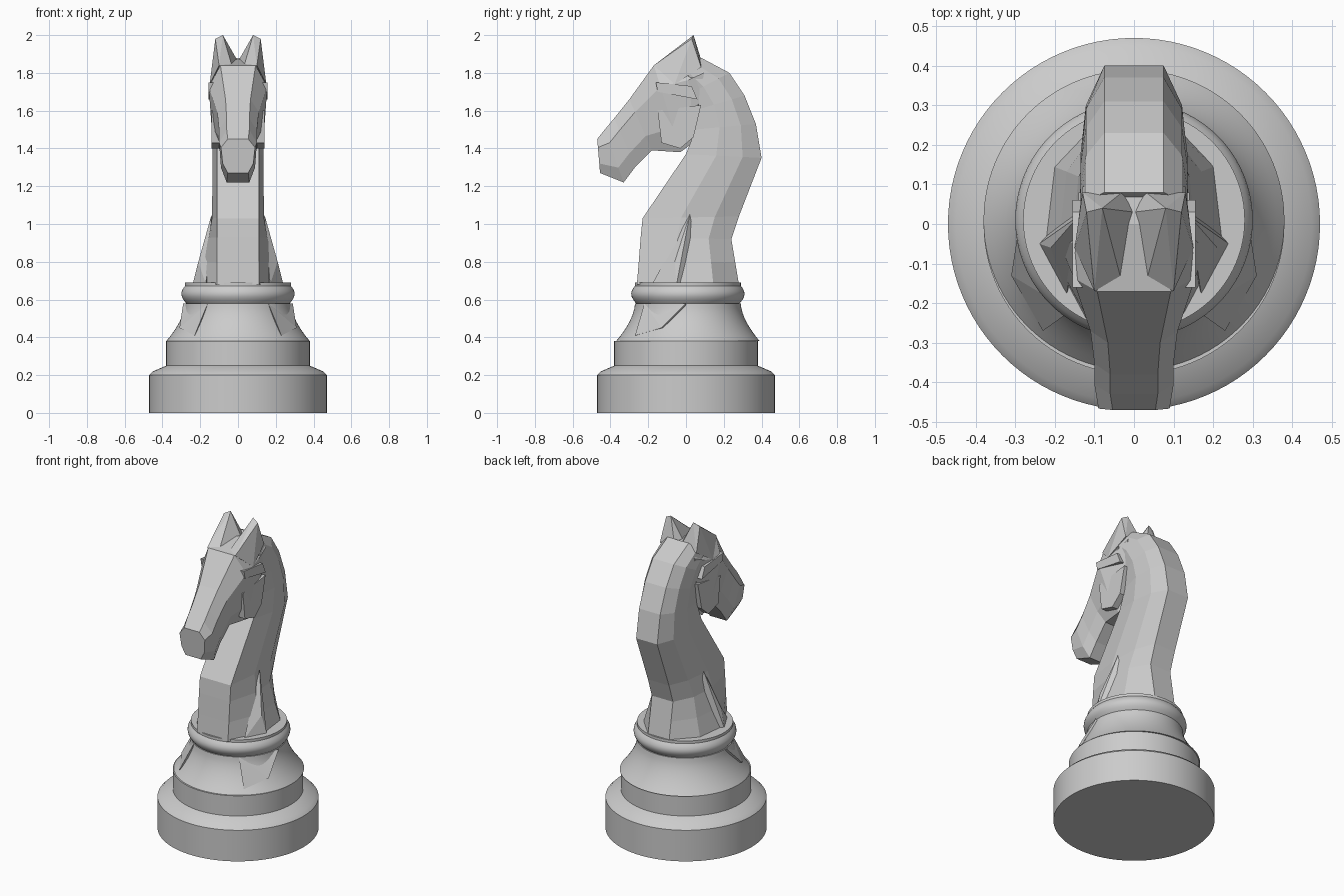
import bpy, bmesh, math

default_cube = bpy.data.objects.get("Cube")
if default_cube:
    bpy.data.objects.remove(default_cube)

stone = bpy.data.materials.new("light grey stone")
stone.use_nodes = True
stone.diffuse_color = (.6, .6, .6, 1)
shader = stone.node_tree.nodes["Principled BSDF"]
shader.inputs["Base Color"].default_value = stone.diffuse_color


def finish(name, bm):
    """Turn the bmesh into a named object in the scene."""
    bmesh.ops.recalc_face_normals(bm, faces=bm.faces)
    mesh = bpy.data.meshes.new(name)
    bm.to_mesh(mesh)
    bm.free()
    mesh.materials.append(stone)
    obj = bpy.data.objects.new(name, mesh)
    bpy.context.collection.objects.link(obj)
    return obj


def skin(name, rings):
    """Join closed rings of points with quads and cap both ends."""
    bm = bmesh.new()
    loops = [[bm.verts.new(point) for point in ring] for ring in rings]
    for lower, upper in zip(loops, loops[1:]):
        for i in range(len(lower)):
            bm.faces.new((lower[i - 1], lower[i], upper[i], upper[i - 1]))
    bm.faces.new(loops[0])
    bm.faces.new(loops[-1])
    return finish(name, bm)


def lathe(name, profile, centre_y, sides=96):
    """Spin (radius, height) pairs about a vertical axis."""
    angles = [math.tau * i / sides for i in range(sides)]
    obj = skin(name, [[(radius * math.cos(angle), centre_y + radius * math.sin(angle), height)
                       for angle in angles] for radius, height in profile])
    bpy.ops.object.select_all(action='DESELECT')
    obj.select_set(True)
    bpy.context.view_layer.objects.active = obj
    bpy.ops.object.shade_smooth_by_angle(angle=math.radians(25))


def section(start_y, start_z, end_y, end_z, outline):
    """Mirrored ring whose half widths are given along a slanted centre line."""
    half = [(width, start_y + (end_y - start_y) * t, start_z + (end_z - start_z) * t)
            for t, width in outline]
    return half + [(-x, y, z) for x, y, z in reversed(half)]


def mirrored_hulls(name, points):
    """Faceted convex part on each side of the model."""
    for label, side in (("left", 1), ("right", -1)):
        bm = bmesh.new()
        for x, y, z in points:
            bm.verts.new((side * x, y, z))
        bmesh.ops.convex_hull(bm, input=bm.verts)
        finish(label + "_" + name, bm)


def plate(name, inner, outer, outline):
    """Tapered plate on each side, with its outline given as (y, z) pairs."""
    mirrored_hulls(name, [(x, y, z) for x in (inner, outer) for y, z in outline])


# Round pedestal with concave waist and bulging collar
lathe("pedestal", [(.47, 0), (.47, .2), (.45, .22), (.38, .25), (.38, .38)], 0)
steps = [i / 8 for i in range(9)]
lathe("waist", [(.28 + .1 * (1 - t) ** 1.7, .38 + .2 * t) for t in steps], .01)
lathe("collar", [(.265 + .035 * math.sin(math.pi * t), .57 + .12 * t) for t in steps], .01)
lathe("collar_lip", [(.28, .66), (.28, .69)], .01)


def neck_section(front_y, front_z, back_y, back_z):
    """Flat throat, broad flanks flaring into the shoulder, narrow crest."""
    flank = .135 + .1 * max(0, (1.05 - front_z) / .4) ** 1.3
    return section(front_y, front_z, back_y, back_z,
                   [(0, .11), (.4, flank), (.75, .9 * flank), (1, .075)])


# Neck, throat to crest
skin("neck", [neck_section(*edges) for edges in (
    (-.26, .68, .28, .68),
    (-.25, .8, .26, .8),
    (-.24, .93, .24, .92),
    (-.23, 1.03, .28, 1.04),
    (0, 1.37, .4, 1.35),
    (.05, 1.5, .37, 1.53),
    (.04, 1.6, .31, 1.68),
    (0, 1.68, .23, 1.8),
    (-.02, 1.74, .08, 1.88))])


def head_section(top_y, top_z, jaw_y, jaw_z, cheek):
    """Narrow ridge on top, full cheeks and a tapered jaw."""
    return section(top_y, top_z, jaw_y, jaw_z,
                   [(0, .6 * cheek), (.25, cheek), (.72, .9 * cheek), (1, .6 * cheek)])


# Head, poll to nose
skin("head", [head_section(*edges) for edges in (
    (.1, 1.86, .08, 1.62, .13),
    (0, 1.87, .05, 1.44, .14),
    (-.17, 1.84, -.03, 1.38, .155),
    (-.3, 1.66, -.18, 1.39, .11),
    (-.38, 1.56, -.27, 1.3, .1),
    (-.43, 1.5, -.33, 1.22, .1),
    (-.47, 1.45, -.455, 1.27, .09))])

# Ears sweeping back from the forehead
mirrored_hulls("ear", [
    (.12, .03, 1.98), (.08, .04, 2), (0, .03, 1.86), (.03, -.15, 1.83),
    (.1, -.17, 1.84), (.15, -.06, 1.74), (.13, .08, 1.83), (.03, .08, 1.87)])

# Jaw plane and the brow above the eye
plate("cheek", .1, .14, [(-.15, 1.6), (.08, 1.63), (.04, 1.46), (-.03, 1.4), (-.13, 1.43)])
plate("brow", .11, .155, [(-.16, 1.75), (-.15, 1.7), (.06, 1.66), (.03, 1.73)])

# Shoulder ridge and the flared facet below the collar
mirrored_hulls("shoulder", [
    (.14, .02, 1.05), (.21, -.06, .8), (.24, -.05, .68), (.17, -.18, .68), (.1, .1, .7)])
mirrored_hulls("waist_facet", [
    (.29, 0, .58), (.31, -.13, .45), (.23, -.27, .41), (.16, -.22, .58), (.15, 0, .45)])
